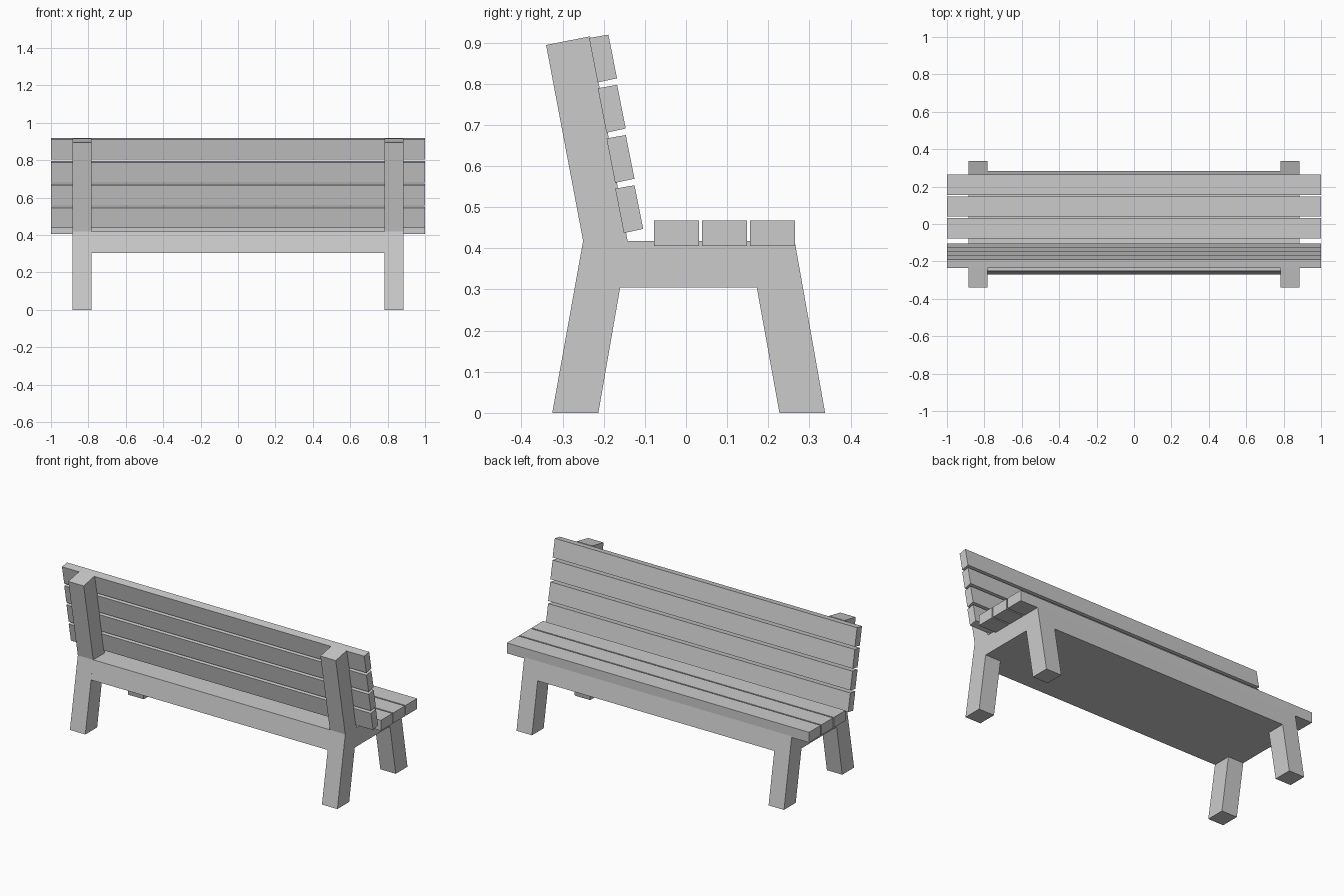
import bpy, bmesh

if "Cube" in bpy.data.objects:
    bpy.data.objects.remove(bpy.data.objects["Cube"])


def extrude_profile(name, profile, x0, x1):
    """Solid made by extruding a (y, z) outline from x0 to x1."""
    bm = bmesh.new()
    face = bm.faces.new([bm.verts.new((x0, y, z)) for y, z in profile])
    moved = bmesh.ops.extrude_face_region(bm, geom=[face])["geom"]
    verts = [g for g in moved if isinstance(g, bmesh.types.BMVert)]
    bmesh.ops.translate(bm, vec=(x1 - x0, 0, 0), verts=verts)
    bmesh.ops.recalc_face_normals(bm, faces=bm.faces)
    mesh = bpy.data.meshes.new(name)
    bm.to_mesh(mesh)
    bm.free()
    obj = bpy.data.objects.new(name, mesh)
    bpy.context.collection.objects.link(obj)
    return obj


# Side frames: legs, rail and leaning back post in one outline
frame = [(-0.325, 0), (-0.213, 0), (-0.16, 0.305), (0.172, 0.305),
         (0.227, 0), (0.338, 0), (0.264, 0.418), (-0.142, 0.418),
         (-0.233, 0.915), (-0.34, 0.894), (-0.25, 0.418)]
extrude_profile("left_frame", frame, -0.885, -0.783)
extrude_profile("right_frame", frame, 0.783, 0.885)

# Solid seat base between the frames
base = [(-0.27, 0.305), (0.284, 0.305), (0.264, 0.418), (-0.25, 0.418)]
extrude_profile("seat_base", base, -0.783, 0.783)

# Seat slats
for i in range(3):
    y = -0.078 + i * 0.117
    slat = [(y, 0.405), (y + 0.109, 0.405), (y + 0.109, 0.467), (y, 0.467)]
    extrude_profile(f"seat_slat_{i + 1}", slat, -1, 1)

# Backrest slats, stepped along the leaning posts
for i in range(4):
    y, z = -0.151 - i * 0.0212, 0.437 + i * 0.122
    slat = [(y, z), (y + 0.047, z + 0.010),
            (y + 0.026, z + 0.120 - 0.004), (y - 0.021, z + 0.108)]
    extrude_profile(f"back_slat_{i + 1}", slat, -1, 1)
